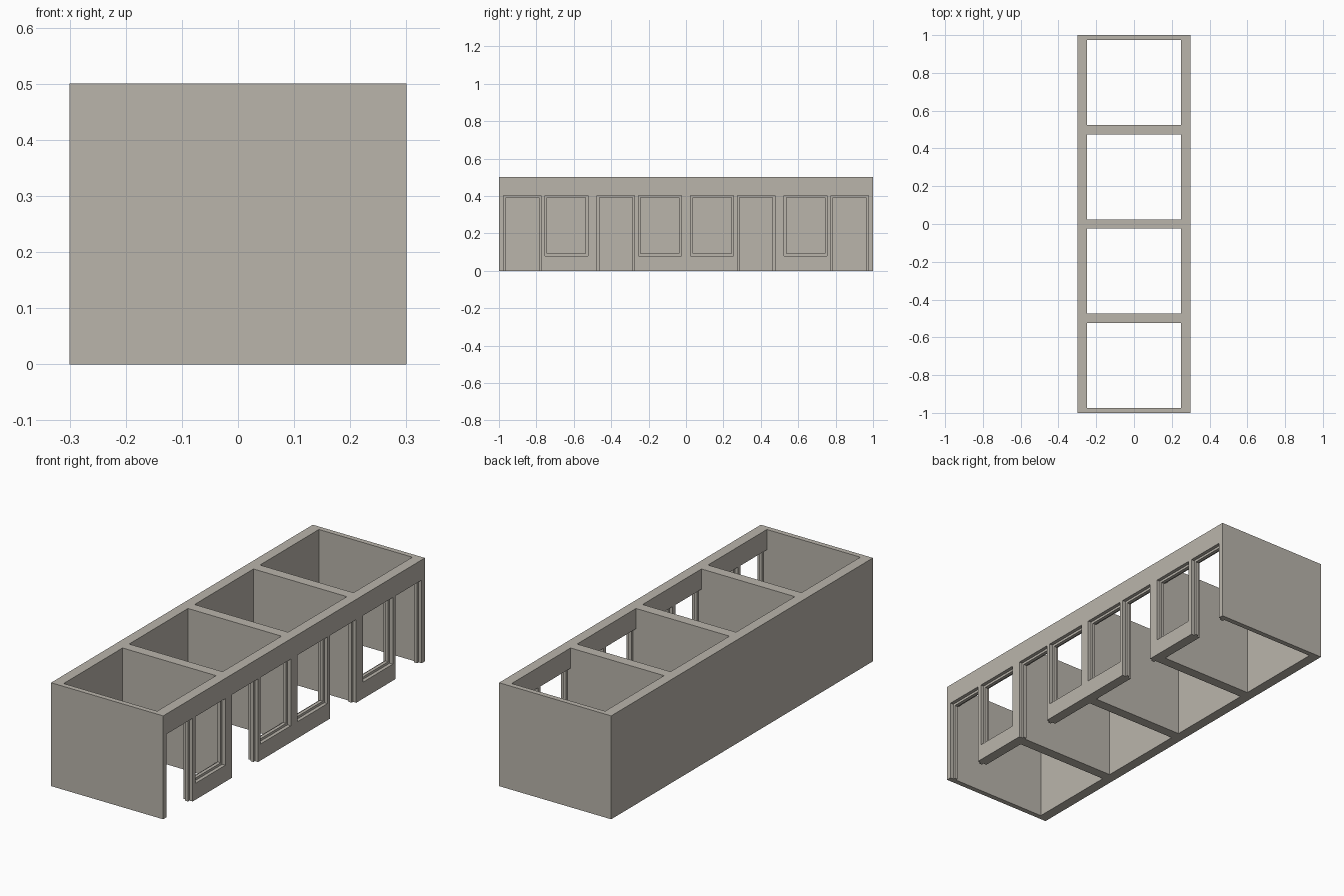
import bpy, bmesh

if "Cube" in bpy.data.objects:
    bpy.data.objects.remove(bpy.data.objects["Cube"])

stone = bpy.data.materials.new("warm_grey")
stone.diffuse_color = (0.49, 0.46, 0.41, 1)
stone.use_nodes = True
stone.node_tree.nodes["Principled BSDF"].inputs["Base Color"].default_value = stone.diffuse_color


def make_object(name, bm):
    bmesh.ops.recalc_face_normals(bm, faces=bm.faces)
    mesh = bpy.data.meshes.new(name)
    bm.to_mesh(mesh)
    bm.free()
    mesh.materials.append(stone)
    ob = bpy.data.objects.new(name, mesh)
    bpy.context.collection.objects.link(ob)
    return ob


def add_box(bm, x0, x1, y0, y1, z0, z1):
    verts = bmesh.ops.create_cube(bm, size=1)["verts"]
    for v in verts:
        v.co.x = x1 if v.co.x > 0 else x0
        v.co.y = y1 if v.co.y > 0 else y0
        v.co.z = z1 if v.co.z > 0 else z0


def boxes(name, items):
    bm = bmesh.new()
    for it in items:
        add_box(bm, *it)
    return make_object(name, bm)


def cut(target, cutter):
    m = target.modifiers.new("cut", "BOOLEAN")
    m.operation = "DIFFERENCE"
    m.solver = "EXACT"
    m.object = cutter
    bpy.context.view_layer.objects.active = target
    bpy.ops.object.modifier_apply(modifier=m.name)
    bpy.data.objects.remove(cutter)


def frame(name, y0, y1, z0, z1, closed):
    # thin mitred frame set in the middle of the wall thickness
    t, xs = 0.0115, (0.267, 0.283)
    sill = z0 + t if closed else z0
    outer = [(y0, z0), (y0, z1), (y1, z1), (y1, z0)]
    inner = [(y0 + t, sill), (y0 + t, z1 - t), (y1 - t, z1 - t), (y1 - t, sill)]
    bm = bmesh.new()
    o = [[bm.verts.new((x, *p)) for p in outer] for x in xs]
    n = [[bm.verts.new((x, *p)) for p in inner] for x in xs]
    for i in range(4 if closed else 3):
        j = (i + 1) % 4
        for k in (0, 1):
            bm.faces.new((o[k][i], o[k][j], n[k][j], n[k][i]))
        for loop in (o, n):
            bm.faces.new((loop[0][i], loop[0][j], loop[1][j], loop[1][i]))
    if not closed:
        for i in (0, 3):
            bm.faces.new((o[0][i], o[1][i], n[1][i], n[0][i]))
    return make_object(name, bm)


# Openings: doors and windows for two bays, mirrored to the other half
doors, windows = [], []
for b in (-1.0, -0.5):
    for lst, a, c in ((doors, 0.025, 0.225), (windows, 0.245, 0.475)):
        lst.append((b + a, b + c))
        lst.append((-b - c, -b - a))

# Walls: block hollowed into four open rooms, then pierced on the +x side
walls = boxes("room_walls", [(-0.3, 0.3, -1, 1, 0, 0.5)])
cut(walls, boxes("room_cutter", [(-0.25, 0.25, -0.975 + 0.5 * i, -0.525 + 0.5 * i, -0.1, 0.6)
                                 for i in range(4)]))
cut(walls, boxes("opening_cutter",
                 [(0.2, 0.4, a, c, -0.1, 0.402) for a, c in doors] +
                 [(0.2, 0.4, a, c, 0.08, 0.402) for a, c in windows]))

# Door and window frames
for i, (a, c) in enumerate(doors):
    frame(f"door_frame_{i + 1}", a, c, 0, 0.402, False)
for i, (a, c) in enumerate(windows):
    frame(f"window_frame_{i + 1}", a, c, 0.08, 0.402, True)
